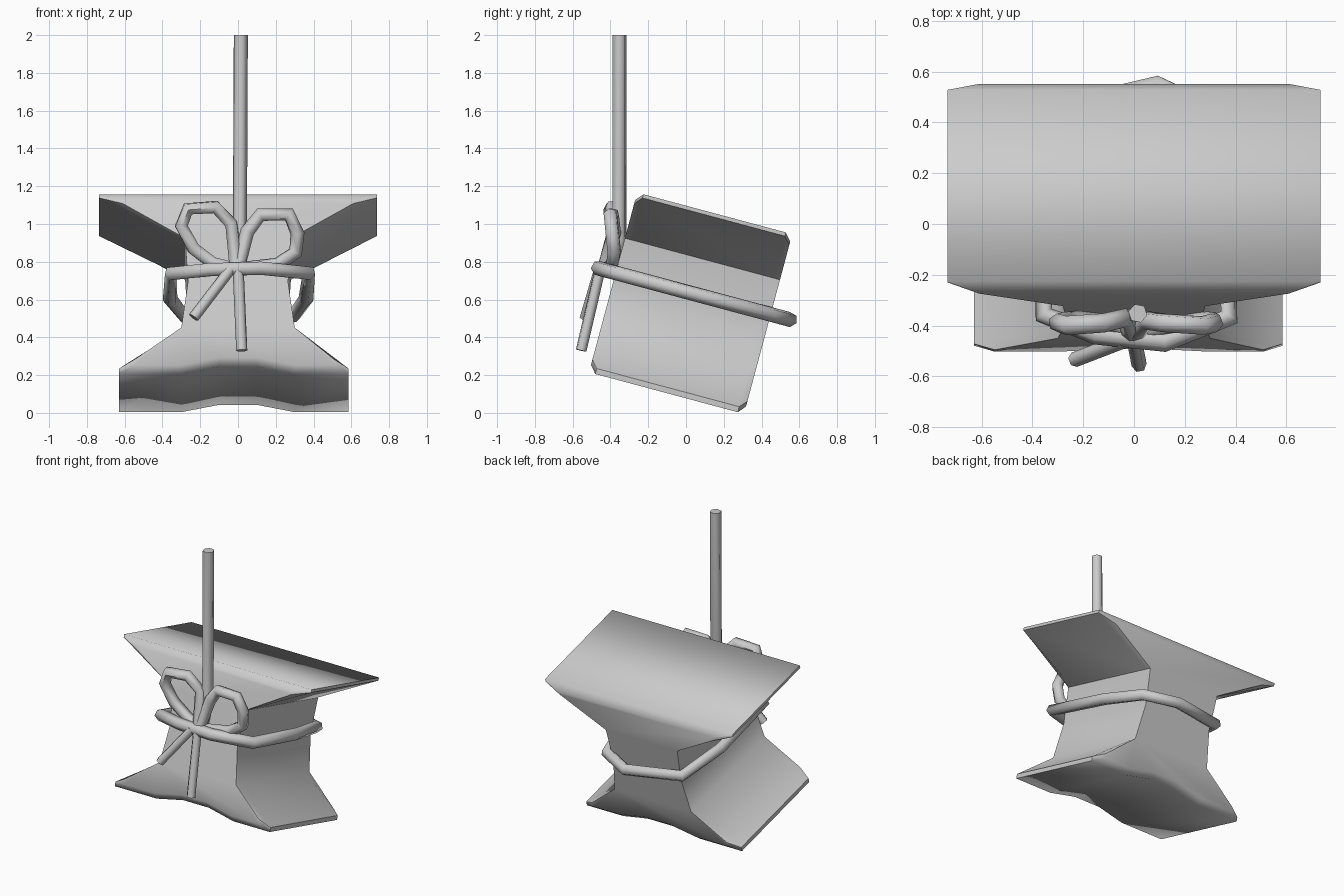
import bpy, bmesh, math
from mathutils import Matrix, Vector

if "Cube" in bpy.data.objects:
    bpy.data.objects.remove(bpy.data.objects["Cube"])

TILT = Matrix.Translation((0.025, 0, 0.583))
TILT = Matrix.Translation((0, 0.025, 0.583)) @ Matrix.Rotation(math.radians(-15), 4, 'X')


def smooth(ob, angle):
    bpy.ops.object.select_all(action='DESELECT')
    ob.select_set(True)
    bpy.context.view_layer.objects.active = ob
    bpy.ops.object.shade_smooth_by_angle(angle=math.radians(angle))


def rope(name, pts, radius=0.038, closed=False):
    """Six-sided tube along a polyline."""
    cu = bpy.data.curves.new(name, 'CURVE')
    cu.dimensions = '3D'
    cu.bevel_depth = radius
    cu.bevel_resolution = 1
    cu.use_fill_caps = True
    sp = cu.splines.new('POLY')
    sp.points.add(len(pts) - 1)
    for p, co in zip(sp.points, pts):
        p.co = (*co, 1)
    sp.use_cyclic_u = closed
    ob = bpy.data.objects.new(name, cu)
    bpy.context.collection.objects.link(ob)
    bpy.ops.object.select_all(action='DESELECT')
    ob.select_set(True)
    bpy.context.view_layer.objects.active = ob
    bpy.ops.object.convert(target='MESH')
    ob = bpy.context.object
    smooth(ob, 65)
    return ob


# Anvil block: flared profile lofted front to back with a chamfered rim
right = [(0.735, 0.49), (0.735, 0.47), (0.28, 0.24), (0.265, 0.0), (0.30, -0.25),
         (0.585, -0.465), (0.585, -0.495), (0.30, -0.495), (0.10, -0.455)]
left = [(-x - (0.045 if abs(x - 0.585) < 0.01 else 0), v) for x, v in reversed(right)]
profile = right + left


def inset(x, v):
    wide = abs(x) > 0.5
    return (x * 0.83 if x and wide and v > 0 else x * 0.87 if wide else x,
            v - 0.04 if v > 0.45 else v + 0.04 if v < -0.44 else v)


bm = bmesh.new()
rings = []
for u, rim in ((-0.425, True), (-0.39, False), (0.39, False), (0.425, True)):
    rings.append([bm.verts.new((p[0], u, p[1]))
                  for p in (inset(*q) if rim else q for q in profile)])
n = len(profile)
for a, b in zip(rings, rings[1:]):
    for i in range(n):
        j = (i + 1) % n
        bm.faces.new((a[i], a[j], b[j], b[i]))
bm.faces.new(rings[0])
bm.faces.new(rings[-1])
bmesh.ops.recalc_face_normals(bm, faces=bm.faces)
bm.transform(TILT)
me = bpy.data.meshes.new("anvil_body")
bm.to_mesh(me)
bm.free()
body = bpy.data.objects.new("anvil_body", me)
bpy.context.collection.objects.link(body)
smooth(body, 50)

# Rope band around the waist, in the tilted plane
band = [(0.12, -0.52), (0.375, -0.42), (0.36, 0.1), (0.30, 0.43), (0.09, 0.53),
        (-0.29, 0.44), (-0.36, 0.1), (-0.355, -0.41), (-0.15, -0.49)]
rope("waist_rope", [TILT @ Vector((x, u, 0.05)) for x, u in band], 0.04, True)

# Hanging rope
rope("hanging_rope", [(0.0, -0.40, 0.76), (0.01, -0.352, 0.92), (0.015, -0.352, 2.0)])

# Bow loops
rope("bow_loop_left", [(-0.01, -0.43, 0.77), (-0.035, -0.37, 1.0), (-0.12, -0.39, 1.09),
                       (-0.265, -0.40, 1.08), (-0.30, -0.39, 0.99), (-0.235, -0.38, 0.87),
                       (-0.13, -0.38, 0.79), (-0.01, -0.42, 0.76)])
rope("bow_loop_right", [(0.0, -0.43, 0.77), (0.05, -0.38, 0.96), (0.12, -0.39, 1.05),
                        (0.27, -0.40, 1.05), (0.315, -0.39, 0.95), (0.305, -0.38, 0.85),
                        (0.21, -0.39, 0.785), (0.0, -0.42, 0.76)])

# Bow tails
rope("bow_tail_long", [(0.0, -0.45, 0.78), (0.02, -0.555, 0.33)], 0.03)
rope("bow_tail_short", [(-0.04, -0.46, 0.76), (-0.235, -0.535, 0.505)], 0.03)
